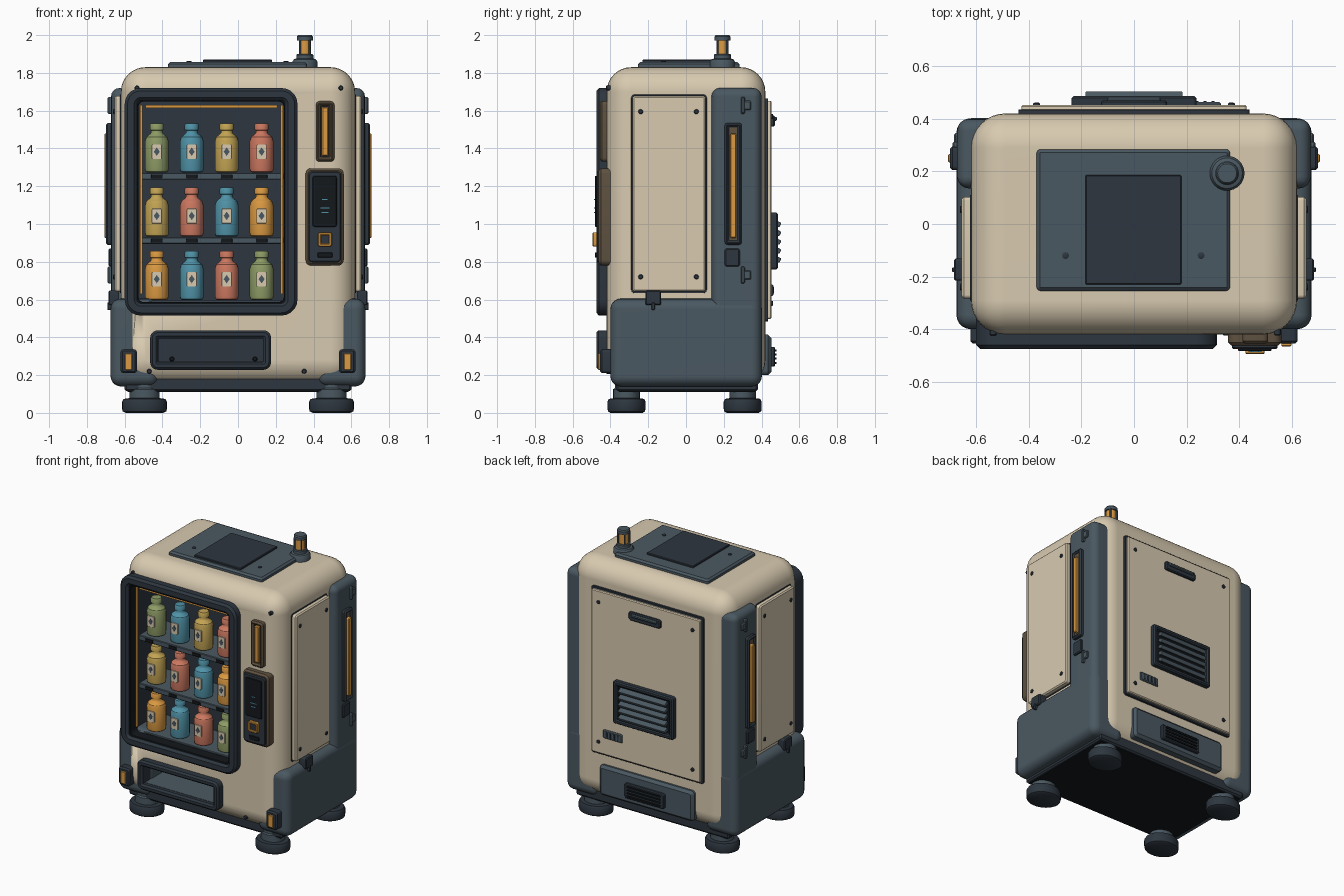
import bpy, bmesh, math
from mathutils import Vector, Matrix

old = bpy.data.objects.get("Cube")
if old:
    bpy.data.objects.remove(old, do_unlink=True)


def material(name, code):
    srgb = [int(code[i:i + 2], 16) / 255 for i in (0, 2, 4)]
    col = [c / 12.92 if c < .04045 else ((c + .055) / 1.055) ** 2.4 for c in srgb] + [1]
    m = bpy.data.materials.new(name)
    m.use_nodes = True
    m.diffuse_color = col
    bsdf = m.node_tree.nodes["Principled BSDF"]
    bsdf.inputs["Base Color"].default_value = col
    bsdf.inputs["Roughness"].default_value = .6
    return m


CREAM = material("cream", "D8CAB0")
SLATE = material("slate", "4A5861")
DARK = material("dark_slate", "2D363F")
BLACK = material("black", "14181C")
AMBER = material("amber", "DB9A42")
BRONZE = material("bronze", "5E5140")
GREEN = material("green", "8E9C66")
BLUE = material("blue", "5093A8")
YELLOW = material("yellow", "C4A554")
CORAL = material("coral", "CC7860")
made = []


def finish(name, bm, mat, recalc=True):
    if recalc:
        bmesh.ops.recalc_face_normals(bm, faces=bm.faces[:])
    me = bpy.data.meshes.new(name)
    bm.to_mesh(me)
    bm.free()
    me.materials.append(mat)
    ob = bpy.data.objects.new(name, me)
    bpy.context.collection.objects.link(ob)
    made.append(ob)
    return ob


def block_mesh(lo, hi):
    lo, hi = Vector(lo), Vector(hi)
    bm = bmesh.new()
    bmesh.ops.create_cube(bm, size=1)
    bmesh.ops.transform(bm, matrix=Matrix.Translation((lo + hi) / 2) @ Matrix.Diagonal((*(hi - lo), 1)), verts=bm.verts)
    return bm


def box(name, lo, hi, mat, bevel=0, seg=3):
    bm = block_mesh(lo, hi)
    if bevel:
        bmesh.ops.bevel(bm, geom=bm.edges[:], offset=bevel, segments=seg, profile=.5, affect='EDGES')
    ob = finish(name, bm, mat)
    if bevel:
        ob.modifiers.new("even_shading", 'WEIGHTED_NORMAL').keep_sharp = True
    return ob


def place(axis, a, b, c):
    return {'x': (c, a, b), 'y': (a, c, b), 'z': (a, b, c)}[axis]


def outline(a, b, r, inset, n=5):
    r = max(r - inset, .002)
    a0, a1, b0, b1 = a[0] + inset + r, a[1] - inset - r, b[0] + inset + r, b[1] - inset - r
    pts = []
    for k, (u, v) in enumerate(((a1, b1), (a0, b1), (a0, b0), (a1, b0))):
        for i in range(n + 1):
            t = math.pi / 2 * (k + i / n)
            pts.append((u + r * math.cos(t), v + r * math.sin(t)))
    return pts


def plate(name, axis, a, b, c, mat, r=.02, e=.006, rim=None):
    """Rounded rectangle from depth c[0] to c[1]; rim makes it an open frame."""
    edge = c[1] - math.copysign(e, c[1] - c[0])
    levels = [(0, c[0]), (0, edge), (e, c[1])]
    if rim:
        levels += [(rim - e, c[1]), (rim, edge), (rim, c[0])]
    bm = bmesh.new()
    rings = [[bm.verts.new(place(axis, u, v, d)) for u, v in outline(a, b, r, i)] for i, d in levels]
    pairs = list(zip(rings, rings[1:]))
    if rim:
        pairs.append((rings[-1], rings[0]))
    else:
        bm.faces.new(rings[0])
        bm.faces.new(rings[-1])
    n = len(rings[0])
    for p, q in pairs:
        for i in range(n):
            j = (i + 1) % n
            bm.faces.new((p[i], p[j], q[j], q[i]))
    return finish(name, bm, mat)


def lathe(name, profile, loc, mat, seg=24, axis='z', squash=1):
    """Solid of revolution from (radius, height) points."""
    bm = bmesh.new()
    rings = []
    for r, h in profile:
        ts = [2 * math.pi * i / seg for i in range(seg)]
        rings.append([bm.verts.new(Vector(place(axis, r * math.cos(t), r * squash * math.sin(t), h)) + Vector(loc)) for t in ts])
    for p, q in zip(rings, rings[1:]):
        for i in range(seg):
            j = (i + 1) % seg
            bm.faces.new((p[i], p[j], q[j], q[i]))
    bm.faces.new(rings[0])
    bm.faces.new(rings[-1])
    return finish(name, bm, mat)


def screw(name, axis, loc, d, mat=DARK):
    lathe(name, [(.013, -d), (.013, d * .6), (.009, d)], loc, mat, 12, axis)


# Cabinet body with display and tray recesses
body = box("cabinet_body", (-.62, -.42, .15), (.62, .42, 1.83), CREAM, .13, 8)


def recess(name, lo, hi):
    cutter = finish("cutter", block_mesh((lo[0], -.6, lo[2]), hi), DARK)
    cutter.hide_render = True
    mod = body.modifiers.new("cut", 'BOOLEAN')
    mod.operation, mod.solver, mod.object = 'DIFFERENCE', 'EXACT', cutter
    body.modifiers.move(len(body.modifiers) - 1, 0)
    dg = bpy.context.evaluated_depsgraph_get()
    me = bpy.data.meshes.new_from_object(body.evaluated_get(dg))
    body.modifiers.remove(mod)
    body.data = me
    made.remove(cutter)
    bpy.data.objects.remove(cutter, do_unlink=True)
    g = Vector((.002, .002, .002))
    bm = block_mesh(Vector(lo) + g, Vector(hi) - g)
    bm.faces.ensure_lookup_table()
    front = min(bm.faces, key=lambda f: f.calc_center_median().y)
    bmesh.ops.delete(bm, geom=[front], context='FACES_ONLY')
    bmesh.ops.reverse_faces(bm, faces=bm.faces[:])
    finish(name, bm, DARK, False)


recess("display_liner", (-.54, -.415, .57), (.26, -.1, 1.67))
recess("tray_liner", (-.43, -.418, .26), (.14, -.22, .41))

# Display frame, lights and shelves
plate("display_frame", 'y', (-.6, .315), (.515, 1.72), (-.36, -.475), DARK, .085, .015, .065)
plate("display_inner_trim", 'y', (-.55, .265), (.565, 1.67), (-.38, -.455), BLACK, .05, .004, .022)
for x in (-.512, .232):
    box("display_side_light", (x - .006, -.41, .63), (x + .006, -.395, 1.63), AMBER)
box("display_top_light", (-.49, -.41, 1.615), (.21, -.39, 1.63), AMBER)

# Bottles with labels, and price tags on each shelf
BOTTLE = [(.05, 0), (.06, .006), (.063, .02), (.063, .165), (.056, .188), (.034, .205), (.03, .212),
          (.03, .222), (.037, .225), (.037, .252), (.032, .26)]
rows = [(1.273, (GREEN, BLUE, YELLOW, CORAL)), (.933, (YELLOW, CORAL, BLUE, AMBER)),
        (.598, (AMBER, BLUE, CORAL, GREEN))]
for z, colours in rows:
    box("shelf", (-.515, -.38, z - .038), (.24, -.1, z - .002), SLATE, .004, 1)
    for i, mat in enumerate(colours):
        x = -.43 + i * .185
        lathe("bottle", BOTTLE, (x, -.3, z), mat, 20)
        plate("bottle_label", 'y', (x - .027, x + .027), (z + .07, z + .148), (-.358, -.367), CREAM, .006, .001)
        lathe("label_icon", [(.016, 0), (.016, -.002)], (x, -.367, z + .11), SLATE, 4, 'y', 1.4)
        plate("price_tag", 'y', (x - .03, x + .03), (z - .032, z - .01), (-.378, -.386), BLACK, .004, .001)

# Dispensing tray
plate("tray_frame", 'y', (-.465, .175), (.228, .437), (-.38, -.475), DARK, .04, .012, .042)
box("tray_floor", (-.425, -.44, .262), (.135, -.225, .272), SLATE)
for x in (-.35, .09):
    screw("tray_screw", 'y', (x, -.224, .285), -.01, BLACK)

# Front status light
plate("status_light_frame", 'y', (.412, .51), (1.33, 1.65), (-.4, -.455), BRONZE, .02, .01, .024)
plate("status_light_back", 'y', (.42, .5), (1.34, 1.64), (-.4, -.43), DARK, .01, .002)
plate("status_light_lens", 'y', (.443, .479), (1.36, 1.62), (-.42, -.452), AMBER, .008)

# Control panel
plate("control_housing", 'y', (.358, .56), (.78, 1.295), (-.4, -.462), BRONZE, .03, .012)
plate("control_face", 'y', (.372, .546), (.797, 1.278), (-.45, -.475), DARK, .022)
plate("control_screen", 'y', (.395, .523), (.985, 1.255), (-.47, -.483), BLACK, .012, .003)
for z, w in ((1.13, .014), (1.085, .024), (1.06, .018)):
    box("screen_line", (.46 - w, -.486, z - .003), (.46 + w, -.482, z + .003), BLUE)
plate("control_button_ring", 'y', (.423, .497), (.88, .956), (-.47, -.495), AMBER, .012, .004, .016)
plate("control_button", 'y', (.436, .484), (.893, .943), (-.47, -.486), DARK, .006, .003)
plate("card_slot", 'y', (.42, .5), (.822, .85), (-.47, -.482), BLACK, .008, .003)

for x, z in ((-.535, 1.72), (.545, 1.72), (-.47, .22), (.35, .22)):
    screw("front_screw", 'y', (x, -.412, z), -.012)

# Base, side shells, pillars and everything mirrored left and right
box("base_slab", (-.6, -.37, .115), (.6, .38, .22), DARK, .01, 1)
box("base_underside", (-.585, -.355, .11), (.585, .365, .117), BLACK)
for s in (-1, 1):
    side = lambda x0, x1: (s * x0, s * x1)
    xs = sorted(side(.42, .675))
    box("lower_side_shell", (xs[0], -.4, .14), (xs[1], .402, .605), SLATE, .055, 5)
    xs = sorted(side(.48, .672))
    box("rear_pillar", (xs[0], .135, .5), (xs[1], .4, 1.72), SLATE, .045, 4)
    plate("side_panel_gap", 'x', (-.29, .11), (.635, 1.685), side(.6, .624), DARK, .016, .001)
    plate("side_panel", 'x', (-.283, .103), (.642, 1.678), side(.6, .655), CREAM, .014, .008)
    for y in (-.24, .055):
        for z in (.72, 1.595):
            screw("side_panel_screw", 'x', (s * .654, y, z), s * .008)
    plate("pillar_light_frame", 'x', (.205, .295), (.89, 1.535), side(.64, .7), DARK, .015, .01, .022)
    plate("pillar_light_bed", 'x', (.215, .285), (.9, 1.525), side(.64, .688), BRONZE, .01, .003)
    plate("pillar_light_lens", 'x', (.234, .266), (.925, 1.48), side(.66, .708), AMBER, .01, .005)
    plate("pillar_port", 'x', (.205, .285), (.775, .87), side(.64, .685), DARK, .012)
    for z in (.73, 1.628):
        plate("pillar_clip", 'x', (.292, .345), (z - .025, z + .025), side(.64, .685), SLATE, .01)
        plate("pillar_clip_bar", 'x', (.29, .312), (z - .045, z + .045), side(.64, .69), SLATE, .008)
    plate("side_latch", 'x', (-.215, -.132), (.57, .648), side(.63, .685), DARK, .01)
    plate("side_latch_pin", 'x', (-.183, -.165), (.545, .585), side(.64, .692), DARK, .006, .003)
    # Front corner marker lights
    xs = sorted(side(.535, .622))
    plate("marker_light_housing", 'y', xs, (.21, .337), (-.34, -.455), DARK, .018, .01)
    xs = sorted(side(.56, .598))
    plate("marker_light_lens", 'y', xs, (.228, .315), (-.44, -.465), AMBER, .006, .003)
    # Feet
    for y in (-.315, .3):
        lathe("foot_pad", [(.1, 0), (.115, .008), (.118, .02), (.118, .06), (.11, .074), (.08, .078)],
              (s * .495, y, 0), DARK, 32, 'z', .85)
        lathe("foot_stem", [(.08, .07), (.08, .125), (.07, .132), (.07, .15)], (s * .495, y, 0), SLATE, 32, 'z', .88)

# Roof plate and hatch
plate("roof_plate", 'z', (-.37, .365), (-.254, .284), (1.81, 1.858), SLATE, .015, .012)
plate("roof_hatch", 'z', (-.185, .18), (-.23, .186), (1.85, 1.87), DARK, .006, .004)
for x in (-.26, .255):
    screw("roof_screw", 'z', (x, -.12, 1.858), .006)

# Beacon
bx, by = .354, .193
lathe("beacon_base", [(.066, 1.81), (.066, 1.86), (.058, 1.872), (.045, 1.876), (.045, 1.895), (.04, 1.9)], (bx, by, 0), SLATE, 32)
lathe("beacon_lens", [(.032, 1.895), (.032, 1.98)], (bx, by, 0), AMBER)
lathe("beacon_cap", [(.042, 1.972), (.042, 1.992), (.036, 2)], (bx, by, 0), SLATE, 32)
for dx, dy in ((1, 1), (1, -1), (-1, 1), (-1, -1)):
    lathe("beacon_post", [(.006, 1.89), (.006, 1.98)], (bx + dx * .026, by + dy * .026, 0), SLATE, 8)

# Rear service panel
plate("rear_panel_seal", 'y', (-.44, .44), (.485, 1.665), (.4, .435), DARK, .015, .002)
plate("rear_panel", 'y', (-.428, .428), (.498, 1.652), (.42, .453), CREAM, .012)
for x in (-.37, .37):
    for z in (.58, 1.57):
        screw("rear_panel_screw", 'y', (x, .453, z), .008)
plate("rear_handle", 'y', (-.125, .125), (1.515, 1.575), (.44, .47), DARK, .015)
plate("rear_handle_grip", 'y', (-.1, .1), (1.545, 1.567), (.46, .482), SLATE, .008)
plate("rear_badge", 'y', (.18, .33), (.62, .68), (.44, .463), SLATE, .008)
for i in range(4):
    x = .21 + i * .03
    box("badge_mark", (x - .006, .46, .633), (x + .006, .467, .667), DARK)

# Rear vent with louvres
plate("vent_frame", 'y', (-.237, .237), (.76, 1.06), (.44, .487), DARK, .015, .008, .03)
plate("vent_back", 'y', (-.225, .225), (.77, 1.05), (.44, .46), BLACK, .008, .002)
for i in range(5):
    z = .815 + i * .047
    slat = box("vent_louvre", (-.185, -.02, -.013), (.185, .02, .013), SLATE, .005, 2)
    slat.location = (0, .482, z)
    slat.rotation_euler.x = -.5

# Rear lower box with grille
plate("rear_lower_box", 'y', (-.37, .37), (.2, .415), (.36, .452), SLATE, .025, .018)
plate("rear_grille", 'y', (-.155, .155), (.245, .35), (.44, .472), DARK, .012)
for i in range(4):
    z = .265 + i * .022
    box("grille_bar", (-.13, .465, z - .005), (.13, .48, z + .005), BLACK)

# Smooth shading with sharp edges kept
bpy.ops.object.select_all(action='DESELECT')
for ob in made:
    ob.select_set(True)
bpy.context.view_layer.objects.active = body
bpy.ops.object.shade_smooth_by_angle(angle=math.radians(35))
